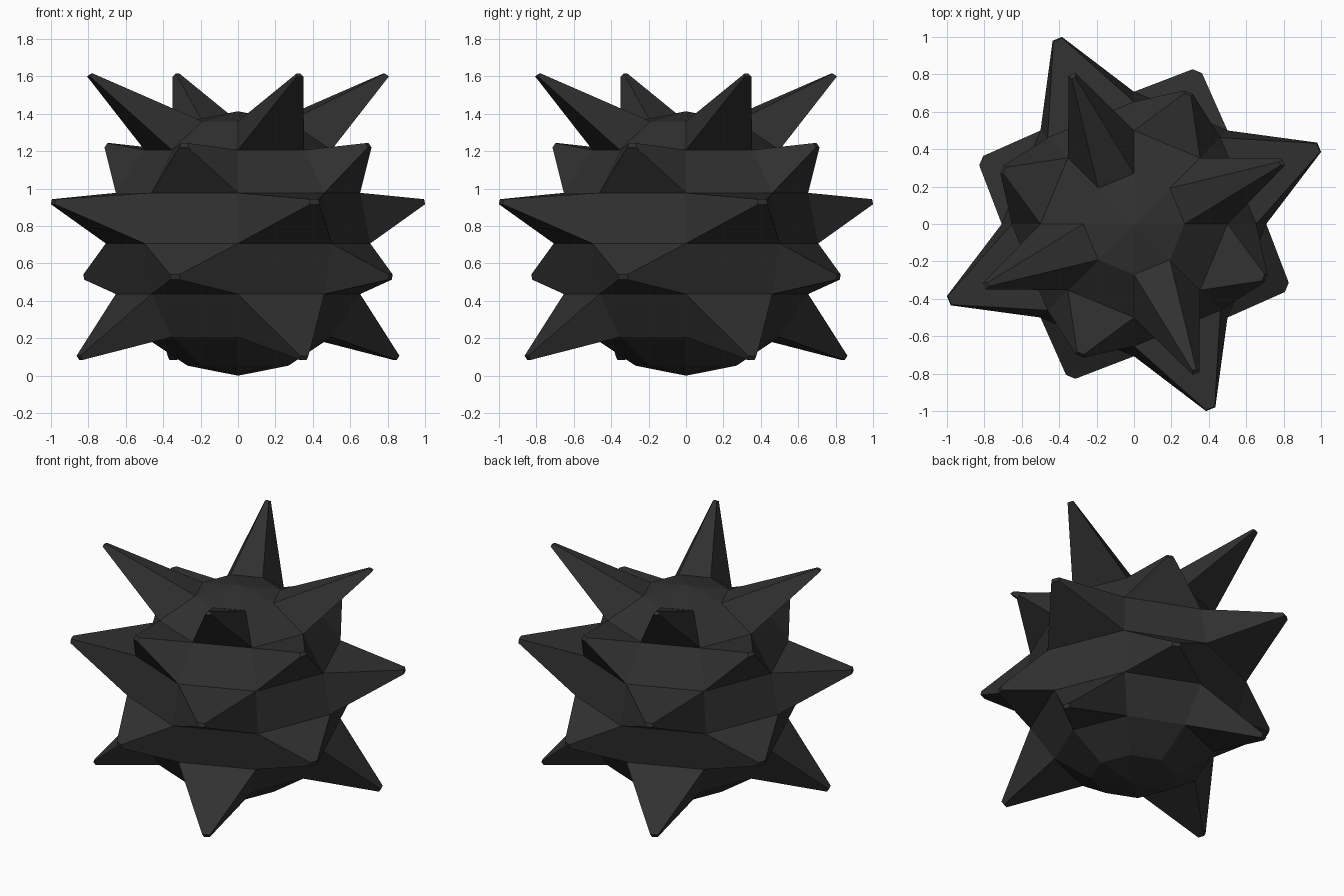
import bpy
import bmesh
import math
from mathutils import Vector

default = bpy.data.objects.get("Cube")
if default:
    bpy.data.objects.remove(default, do_unlink=True)

RADIUS = 0.707

# Dark charcoal surface
charcoal = bpy.data.materials.new("charcoal")
charcoal.use_nodes = True
colour = (0.03, 0.03, 0.03, 1.0)
charcoal.diffuse_color = colour
shader = charcoal.node_tree.nodes["Principled BSDF"]
shader.inputs["Base Color"].default_value = colour
shader.inputs["Roughness"].default_value = 0.8

# Low-poly ball standing on the ground
bm = bmesh.new()
bmesh.ops.create_uvsphere(bm, u_segments=8, v_segments=8, radius=RADIUS)
bmesh.ops.translate(bm, verts=bm.verts, vec=(0, 0, RADIUS))


def face_at(angle, z):
    """Ball face whose centre is nearest to an angle and height."""
    heading = Vector((math.cos(angle), math.sin(angle)))

    def miss(face):
        centre = face.calc_center_median()
        return (centre.xy.normalized() - heading).length + 4 * abs(centre.z - z)
    return min(ball_faces, key=miss)


# Spike rows: base height, first angle, tip reach, tip height
rows = [
    (1.28, 22.5, 0.855, 1.608),
    (1.09, -22.5, 0.755, 1.232),
    (0.85, 22.5, 1.069, 0.930),
    (0.57, -22.5, 0.882, 0.527),
    (0.32, 22.5, 0.917, 0.095),
]

# Pick the base faces first, then pull each one out to a blunt tip
ball_faces = list(bm.faces)
spikes = []
for base_z, start, reach, tip_z in rows:
    for quarter in range(4):
        angle = math.radians(start + 90 * quarter)
        tip = Vector((reach * math.cos(angle), reach * math.sin(angle), tip_z))
        spikes.append((face_at(angle, base_z), tip))

for face, tip in spikes:
    end = bmesh.ops.extrude_discrete_faces(bm, faces=[face])["faces"][0]
    centre = end.calc_center_median()
    for vert in end.verts:
        vert.co = tip + (vert.co - centre) * 0.1

bmesh.ops.recalc_face_normals(bm, faces=bm.faces)
mesh = bpy.data.meshes.new("spiked_ball")
bm.to_mesh(mesh)
bm.free()
mesh.materials.append(charcoal)
spiked_ball = bpy.data.objects.new("spiked_ball", mesh)
bpy.context.collection.objects.link(spiked_ball)
